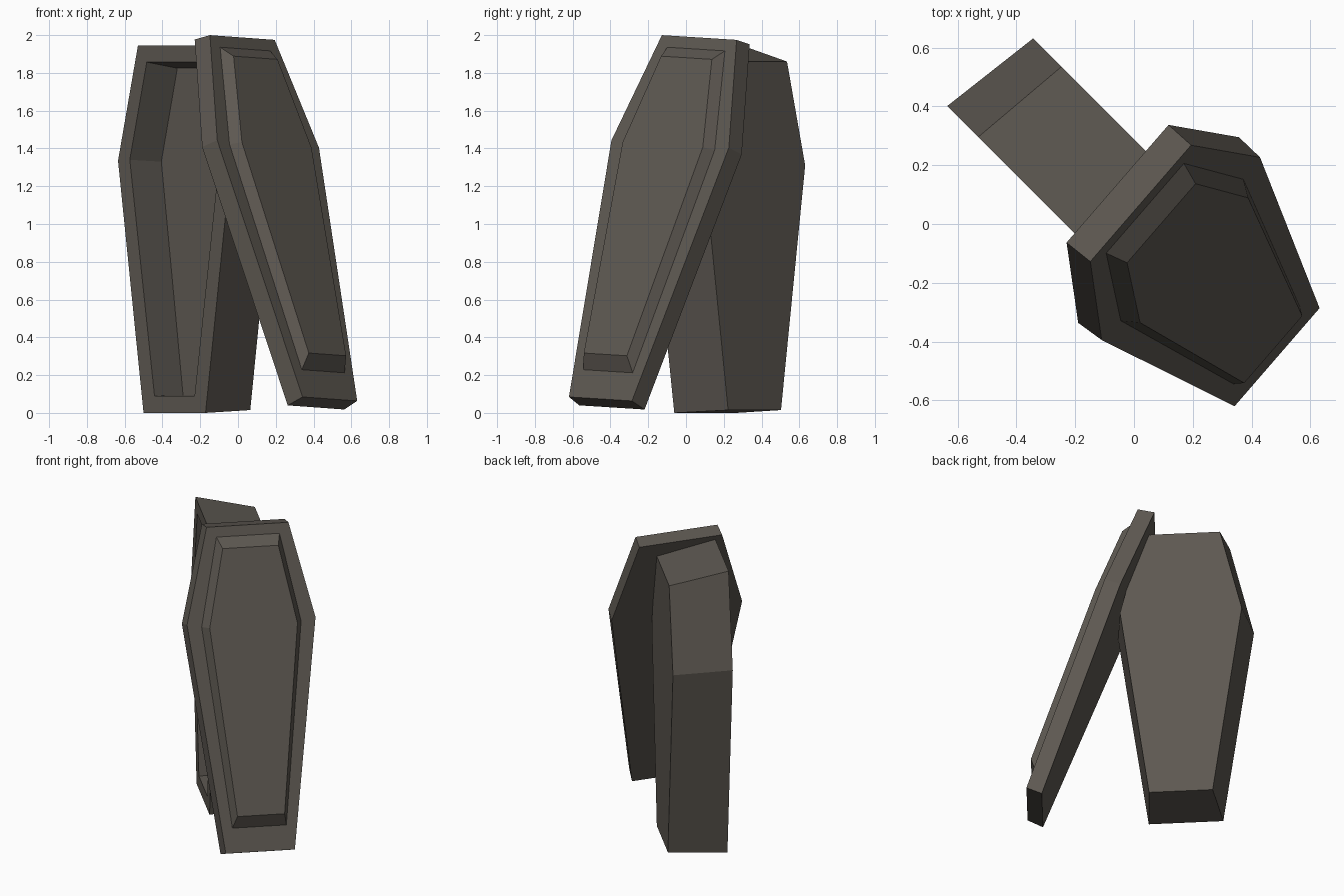
import bpy, bmesh
from mathutils import Vector

if "Cube" in bpy.data.objects:
    bpy.data.objects.remove(bpy.data.objects["Cube"])

wood = bpy.data.materials.new("dark_grey_brown_wood")
wood.diffuse_color = (0.11, 0.098, 0.083, 1)
wood.use_nodes = True
wood.node_tree.nodes["Principled BSDF"].inputs["Base Color"].default_value = wood.diffuse_color


def loft(name, origin, across, up, rings):
    """Loft six-sided coffin outlines. Each ring is
    (depth, foot_half, foot_v, shoulder_half, shoulder_v, head_half, head_v)."""
    origin = Vector(origin)
    w = Vector(across).normalized()
    n = w.cross(Vector(up)).normalized()
    v = n.cross(w)
    bm = bmesh.new()
    loops = []
    for d, fh, fv, sh, sv, hh, hv in rings:
        outline = [(-fh, fv), (fh, fv), (sh, sv), (hh, hv), (-hh, hv), (-sh, sv)]
        loops.append([bm.verts.new(origin + w * a + v * b + n * d) for a, b in outline])
    for lo, hi in zip(loops, loops[1:]):
        for i in range(6):
            j = (i + 1) % 6
            bm.faces.new((lo[i], lo[j], hi[j], hi[i]))
    bm.faces.new(loops[0][::-1])
    bm.faces.new(loops[-1])
    mesh = bpy.data.meshes.new(name)
    bm.to_mesh(mesh)
    bm.free()
    mesh.materials.append(wood)
    obj = bpy.data.objects.new(name, mesh)
    bpy.context.collection.objects.link(obj)
    return obj


# Upright hollow box: back, front edge, rim, inside floor
loft("coffin_box", (-0.336, 0.102, 0), (1, -1, 0), (0, 0, 1), [
    (-0.369, 0.198, 0.015, 0.379, 1.31, 0.243, 1.86),
    (0.0, 0.232, 0.0, 0.423, 1.335, 0.274, 1.945),
    (0.0, 0.150, 0.09, 0.335, 1.34, 0.208, 1.857),
    (-0.205, 0.141, 0.093, 0.304, 1.33, 0.184, 1.825),
])

# Leaning lid slab and its raised bevelled panel share one frame
lid_frame = ((0.4865, -0.453, 0.074), (0.656, 0.757, -0.048), (-0.227, 0.2575, 0.939))
loft("lid", *lid_frame, [
    (-0.105, 0.229, -0.01, 0.418, 1.437, 0.265, 2.05),
    (0.0, 0.221, 0.0, 0.4115, 1.437, 0.262, 2.037),
])
loft("lid_panel", *lid_frame, [
    (-0.01, 0.173, 0.156, 0.3185, 1.419, 0.202, 1.972),
    (0.0, 0.173, 0.156, 0.3185, 1.419, 0.202, 1.972),
    (0.055, 0.151, 0.231, 0.281, 1.413, 0.178, 1.903),
])
